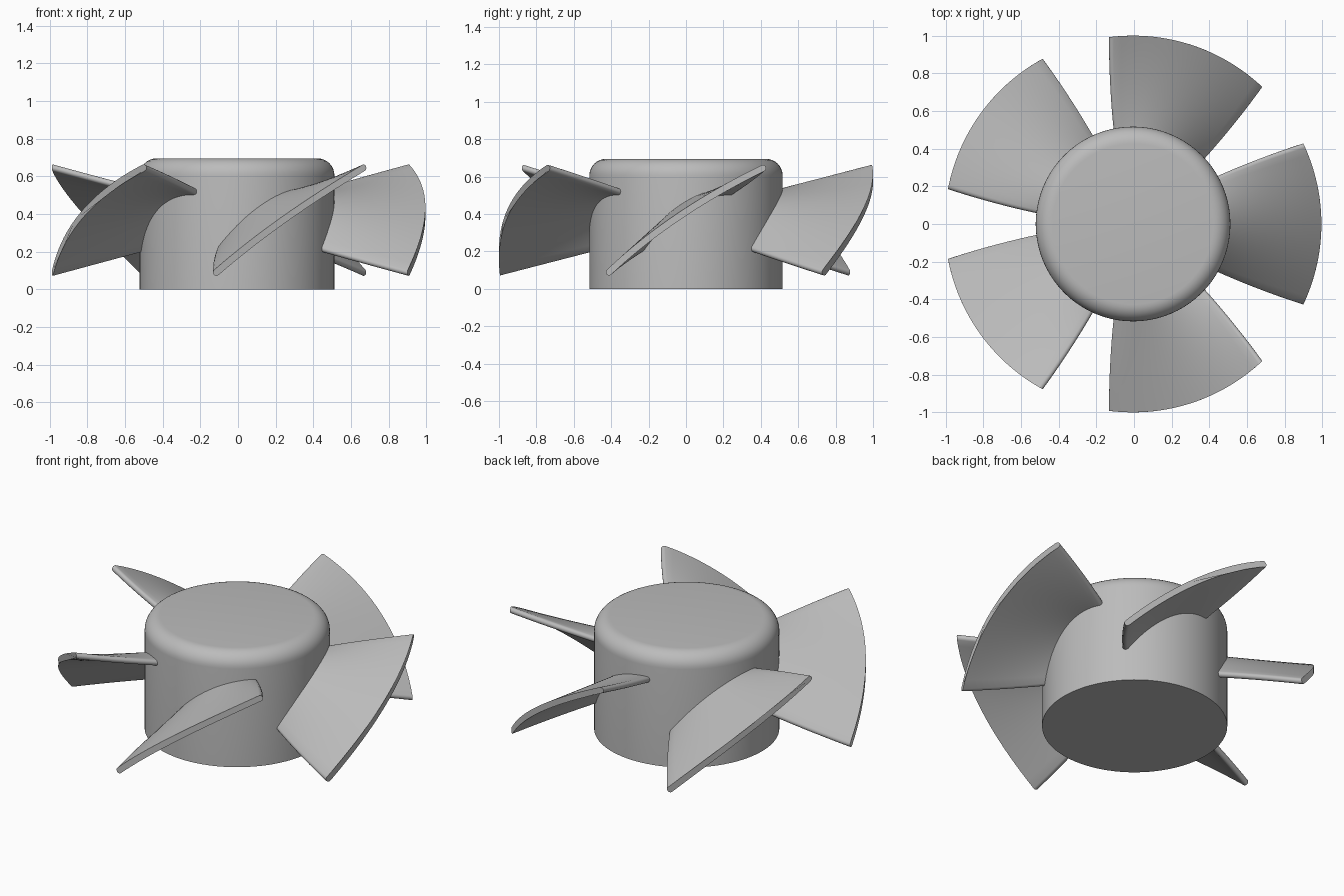
import bpy, bmesh, math
from mathutils import Vector

cube = bpy.data.objects.get("Cube")
if cube:
    bpy.data.objects.remove(cube, do_unlink=True)

grey = bpy.data.materials.new("grey plastic")
grey.use_nodes = True
colour = (0.5, 0.5, 0.5, 1)
grey.diffuse_color = colour
grey.node_tree.nodes["Principled BSDF"].inputs["Base Color"].default_value = colour

CENTRE_X = -0.005
HUB_R, HUB_H, ROUND = 0.517, 0.695, 0.09
BLADES, HALF_THICK = 5, 0.018
ROOT_R, TIP_R = 0.45, 1.0


def finish(bm, name, angle=35):
    bmesh.ops.recalc_face_normals(bm, faces=bm.faces)
    mesh = bpy.data.meshes.new(name)
    bm.to_mesh(mesh)
    bm.free()
    mesh.materials.append(grey)
    obj = bpy.data.objects.new(name, mesh)
    bpy.context.collection.objects.link(obj)
    obj.location.x = CENTRE_X
    bpy.ops.object.select_all(action="DESELECT")
    obj.select_set(True)
    bpy.context.view_layer.objects.active = obj
    bpy.ops.object.shade_smooth_by_angle(angle=math.radians(angle))
    return obj


# Hub: stacked rings with a rounded upper rim and flat caps
def make_hub(segments=80, steps=8):
    profile = [(HUB_R, 0)]
    for i in range(steps + 1):
        a = math.pi / 2 * i / steps
        profile.append((HUB_R - ROUND + ROUND * math.cos(a),
                        HUB_H - ROUND + ROUND * math.sin(a)))
    bm = bmesh.new()
    rings = [[bm.verts.new((r * math.cos(math.tau * k / segments),
                            r * math.sin(math.tau * k / segments), z))
              for k in range(segments)] for r, z in profile]
    for low, high in zip(rings, rings[1:]):
        for k in range(segments):
            n = (k + 1) % segments
            bm.faces.new((low[k], low[n], high[n], high[k]))
    bm.faces.new(rings[0])
    bm.faces.new(rings[-1])
    finish(bm, "hub")


# Blade section: cambered strip with rounded edges, as (arc length, height)
def blade_section(t, r, steps=20, cap=6):
    lerp = lambda a, b: a + (b - a) * t
    half = math.radians(lerp(28, 24.3)) * r
    rise, camber = lerp(0.135, 0.278), lerp(0.085, 0.045)

    def point(u):
        return Vector((half * u, 0.367 + rise * u + camber * (1 - u * u)))

    def normal(u):
        return Vector((2 * camber * u - rise, half)).normalized()

    us = [-1 + 2 * i / steps for i in range(steps + 1)]
    outline = [point(u) + normal(u) * HALF_THICK for u in us]
    for u, row in ((1, reversed(us)), (-1, None)):
        n = normal(u) * u
        along = Vector((n.y, -n.x))
        for i in range(1, cap):
            a = math.pi * i / cap
            outline.append(point(u) + (n * math.cos(a) + along * math.sin(a)) * HALF_THICK)
        if row:
            outline += [point(v) - normal(v) * HALF_THICK for v in row]
    return outline


# Blade: sections lofted from inside the hub to the curved tip
def make_blade(index, spans=10):
    bm = bmesh.new()
    rings = []
    for j in range(spans + 1):
        t = j / spans
        r = ROOT_R + (TIP_R - ROOT_R) * t
        ring = []
        for s, z in blade_section(t, r):
            a = s / r + math.tau * index / BLADES
            ring.append(bm.verts.new((r * math.cos(a), r * math.sin(a), z)))
        rings.append(ring)
    for a, b in zip(rings, rings[1:]):
        for k in range(len(a)):
            n = (k + 1) % len(a)
            bm.faces.new((a[k], a[n], b[n], b[k]))
    bm.faces.new(rings[0])
    bm.faces.new(rings[-1])
    finish(bm, f"blade_{index + 1}")


make_hub()
for i in range(BLADES):
    make_blade(i)
